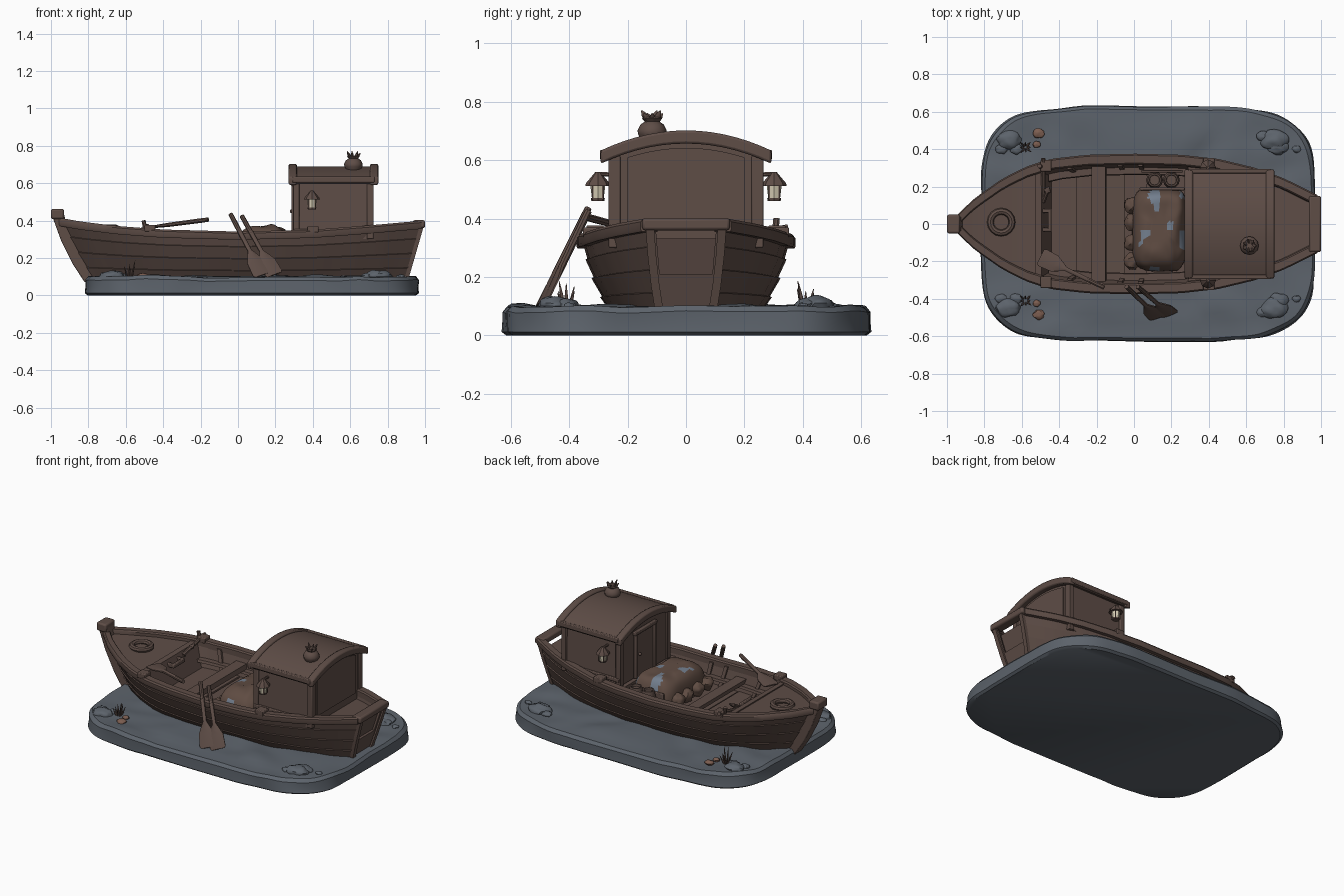
import bpy, bmesh, math, random
from mathutils import Vector, noise

if "Cube" in bpy.data.objects:
    bpy.data.objects.remove(bpy.data.objects["Cube"])
random.seed(4)

def material(name, c):
    m = bpy.data.materials.new(name)
    m.diffuse_color = (*c, 1)
    m.use_nodes = True
    m.node_tree.nodes["Principled BSDF"].inputs["Base Color"].default_value = m.diffuse_color
    return m
WOOD = material("weathered wood", (0.112, 0.074, 0.062))
STONE = material("wet stone", (0.108, 0.125, 0.148))
PATCH = material("slate cloth", (0.17, 0.21, 0.27))
CLOTH = material("brown cloth", (0.115, 0.072, 0.055))
SHELL = material("shell", (0.20, 0.11, 0.08))
GLASS = material("lamp glass", (0.70, 0.64, 0.48))

def mesh(name, verts, faces, mat, bevel=0):
    me = bpy.data.meshes.new(name)
    me.from_pydata([tuple(v) for v in verts], [], faces)
    bm = bmesh.new(); bm.from_mesh(me)
    bmesh.ops.recalc_face_normals(bm, faces=bm.faces)
    bm.to_mesh(me); bm.free()
    ob = bpy.data.objects.new(name, me)
    bpy.context.collection.objects.link(ob)
    me.materials.append(mat)
    if bevel:
        b = ob.modifiers.new("bevel", 'BEVEL')
        b.width, b.segments = bevel, 2
    return ob

def loft(name, rings, mat, bevel=0):
    n = len(rings[0]); verts = [p for r in rings for p in r]
    faces = [(i*n+j, i*n+(j+1) % n, (i+1)*n+(j+1) % n, (i+1)*n+j)
             for i in range(len(rings)-1) for j in range(n)]
    faces += [tuple(range(n)), tuple(range(len(verts)-n, len(verts)))]
    return mesh(name, verts, faces, mat, bevel)

def box(name, lo, hi, mat=WOOD, bevel=0.005):
    (a, b, c), (d, e, f) = lo, hi
    return loft(name, [[(x, b, c), (x, e, c), (x, e, f), (x, b, f)] for x in (a, d)], mat, bevel)

def lathe(name, c, prof, mat=WOOD, n=12):
    return loft(name, [[(c[0]+r*math.cos(6.28319*k/n), c[1]+r*math.sin(6.28319*k/n), z)
                        for k in range(n)] for r, z in prof], mat)

def bar(name, a, b, prof, hint=(0, 0, 1), mat=WOOD):
    # octagonal bar from a to b; prof = (position, half width, half thickness)
    a, b = Vector(a), Vector(b); d = b-a
    s = d.cross(Vector(hint)).normalized(); n = s.cross(d).normalized()
    return loft(name, [[a+d*t+s*w*math.cos(math.pi*(k+.5)/4)+n*h*math.sin(math.pi*(k+.5)/4)
                        for k in range(8)] for t, w, h in prof], mat)

def blob(name, c, r, mat=STONE, bump=0.25):
    bm = bmesh.new(); bmesh.ops.create_icosphere(bm, subdivisions=3, radius=1)
    vs = [Vector(c)+Vector([p*q for p, q in zip(v.co, r)])*(1+bump*noise.noise(v.co*1.6+Vector(c)*9))
          for v in bm.verts]
    fs = [[v.index for v in f.verts] for f in bm.faces]; bm.free()
    return mesh(name, vs, fs, mat)

# --- stone base: rounded rectangle rings with rough surface
N = 120
def base_ring(s, z, inset, amp):
    out = []
    for k in range(N):
        a = 6.28319*k/N; c, d = math.cos(a), math.sin(a)
        p = 2/4.6
        x = math.copysign(abs(c)**p, c)*(0.895-inset)*s
        y = math.copysign(abs(d)**p, d)*(0.63-inset)*s
        q = noise.noise(Vector((x*5, y*5, z*9)))
        x += 0.012*q*c*s; y += 0.012*q*d*s
        out.append((0.075+x, y, z+amp*noise.noise(Vector((x*6, y*6, 3)))))
    return out
loft("rock_base", [base_ring(1, 0, .015, 0), base_ring(1, .012, 0, 0), base_ring(1, .045, .004, .005),
     base_ring(1, .08, .004, .012), base_ring(1, .099, .02, .014)] +
     [base_ring(s, .1, .03, .018) for s in (.95, .88, .8, .72, .62, .5, .35, .2, .05)], STONE)

# --- hull shape functions
def interp(tab, x):
    for (a, p), (b, q) in zip(tab, tab[1:]):
        if x <= b:
            return p+(q-p)*max(0, (x-a)/(b-a))
    return tab[-1][1]
HALF = [(-.96, .015), (-.85, .12), (-.7, .225), (-.58, .285), (-.45, .328), (-.25, .35), (0, .356),
        (.25, .35), (.45, .328), (.65, .28), (.8, .225), (.98, .135)]
SHEER = [(-.96, .40), (-.85, .38), (-.65, .355), (-.4, .336), (0, .325), (.4, .335), (.7, .358), (.98, .383)]
FULL = [(0, .74), (.33, .86), (.66, .945), (1, 1)]
def hull(xt, t, inset=0, side=1):
    u = (xt+.96)/1.94
    xb = -.80+1.69*u
    w = max(.004, interp(HALF, xt)*interp(FULL, t)-inset)
    return Vector((xb+(xt-xb)*t, side*w, .07+t*(interp(SHEER, xt)-.07)))
def stations(a, b, n):
    return [a+(b-a)*i/n for i in range(n+1)]
XS = stations(-.96, .98, 40)

# --- hull with lapped planks, hollow inside
LAPS = [(0, .012), (.24, .0), (.25, .008), (.49, -.003), (.5, .006), (.74, -.003), (.75, .004), (1, 0)]
def section(x):
    pts = [(t, o) for t, o in LAPS]+[(1, .03), (.45, .03)]
    return [hull(x, t, o) for t, o in pts]+[hull(x, t, o, -1) for t, o in reversed(pts)]
loft("hull", [section(x) for x in XS], WOOD)

# --- gunwale rails
for s in (1, -1):
    def rail(x):
        p = hull(x, 1, 0, s)
        return [p+Vector((0, s*dy, dz)) for dy, dz in
                ((.016, -.028), (.02, -.02), (.02, .006), (.012, .016), (-.03, .016), (-.038, .008), (-.038, -.028))]
    loft("gunwale", [rail(x) for x in XS], WOOD)
    for x in (-.47, .4):
        p = hull(x, 1, .01, s)
        box("oarlock", p-Vector((.03, .03, .0)), p+Vector((.03, .03, .035)))
box("transom_rail", (.935, -.15, .36), (1.0, .15, .402), bevel=.01)
for s in (1, -1):
    loft("transom_post", [[hull(.985, t, o, s)+Vector((dx, 0, 0)) for o, dx in
         ((.025, 0), (.025, .012), (-.004, .012), (-.004, -.01))] for t in (0, .33, .66, 1)], WOOD)

# --- stem post with block head
STEM = [(-1, .458), (-.935, .458), (-.92, .39), (-.86, .25), (-.76, .07), (-.82, .07), (-.885, .17), (-.945, .29), (-.985, .40)]
loft("stem_post", [[(x, y, z) for x, z in STEM] for y in (-.038, .038)], WOOD, .006)
box("stem_head", (-1, -.05, .408), (-.93, .05, .462), bevel=.01)

# --- decks follow the inner hull
def deck(name, a, b, t0, t1):
    loft(name, [[hull(x, t, .025, s) for t, s in ((t0, 1), (t1, 1), (t1, -1), (t0, -1))]
                for x in stations(a, b, 12)], WOOD)
deck("foredeck", -.94, -.52, .4, .96)
deck("aft_deck", .29, .96, .4, .84)
deck("foredeck_beam", -.53, -.495, .4, 1.0)
deck("rowing_seat", -.24, -.165, .68, .8)
for i, x in enumerate(stations(-.49, .2, 5)):
    deck("floor_plank", x, x+.13, .4, .47+.012*(i % 2))
for s in (1, -1):
    for x in (-.36, -.09, .02):
        loft("rib", [[hull(x+dx, t, o, s) for dx, o in ((0, .028), (.025, .028), (.025, .045), (0, .045))]
                     for t in (.45, .7, .97)], WOOD)
    loft("side_shelf", [[hull(x, t, o, s) for t, o in ((.62, .028), (.62, .07), (.68, .07), (.68, .028))]
                        for x in stations(-.49, .28, 10)], WOOD)

# --- cabin: arched body, frames, roof
def arch(y, top, drop):
    return top-drop*(y/.29)**2
def arch_ring(x, w, top, bottom=None, thick=.03, wb=None):
    ys = stations(-w, w, 14)
    up = [(x, y, arch(y, top, .068)) for y in ys]
    if bottom is not None:
        return up+[(x, wb or w, bottom), (x, -(wb or w), bottom)]
    return up+[(x, y, arch(y, top-thick, .068)) for y in reversed(ys)]
loft("cabin", [arch_ring(x, .25, .66, .3, wb=.258) for x in (.305, .715)], WOOD)
loft("roof", [arch_ring(x, .285, .69) for x in (.275, .745)], WOOD, .004)
for x in (.27, .705):
    loft("roof_end_beam", [arch_ring(q, .292, .702, thick=.045) for q in (x, x+.045)], WOOD, .008)
for s in (1, -1):
    box("roof_eave", (.29, s*.283-.012, .603), (.73, s*.283+.012, .635))
    for x in (.295, .69):
        box("cabin_corner_post", (x, s*.245-.02, .3), (x+.035, s*.245+.02, .615))
    box("cabin_sill", (.3, s*.258-.012, .33), (.72, s*.258+.012, .355))
loft("back_panel", [arch_ring(x, .2, .642, .36) for x in (.714, .721)], WOOD)
box("door", (.293, -.08, .3), (.306, .1, .585))
for y in (-.09, .1):
    box("door_frame", (.286, y-.012, .3), (.306, y+.012, .6))
box("door_lintel", (.284, -.11, .585), (.306, .12, .61))
blob("door_knob", (.287, .07, .45), (.01, .01, .01), WOOD, 0)

# --- lanterns on both cabin sides
for s in (1, -1):
    c = (.395, s*.302)
    lathe("lantern_glass", c, [(.02, .468), (.026, .515)], GLASS, 8)
    lathe("lantern_roof", c, [(.043, .512), (.04, .522), (.018, .548), (.008, .56)], WOOD, 8)
    lathe("lantern_foot", c, [(.022, .46), (.024, .47)], WOOD, 8)
    bar("lantern_bracket", (.395, s*.24, .55), (.395, s*.305, .553), [(0, .008, .008), (1, .008, .008)])
    for k in range(4):
        a = math.pi*(k+.5)/2
        x, y = c[0]+.024*math.cos(a), c[1]+.024*math.sin(a)
        box("lantern_bar", (x-.003, y-.003, .465), (x+.003, y+.003, .518), bevel=0)

# --- chimney pot with tied spiky top
CH = (.617, -.116)
lathe("chimney_pot", CH, [(.035, .665), (.048, .688), (.05, .702), (.04, .722), (.025, .732), (.034, .742), (.03, .748)])
for k in range(7):
    a = k*.9
    p = (CH[0]+.015*math.cos(a), CH[1]+.015*math.sin(a), .735)
    bar("chimney_spike", p, (p[0]+.022*math.cos(a), p[1]+.022*math.sin(a), .76+.01*(k % 2)),
        [(0, .012, .008), (.6, .01, .006), (1, .002, .002)], (1, .3, 0))

# --- covered cargo heap with slate patches
def sq(v, e):
    return math.copysign(abs(v)**e, v)
rings = []
for i in range(17):
    f = math.pi/2*i/17
    ring = []
    for k in range(48):
        a = 6.28319*k/48
        x = .135+.145*sq(math.cos(a), .45)*math.cos(f)**.5
        y = -.03+.225*sq(math.sin(a), .45)*math.cos(f)**.5
        q = noise.noise(Vector((x*14, y*11, 1)))
        ring.append((x+.012*q, y+.012*q, .19+.18*math.sin(f)**.7+.022*q))
    rings.append(ring)
cargo = loft("cargo_cover", rings, CLOTH)
cargo.data.materials.append(PATCH)
for f in cargo.data.polygons:
    if f.center.z > .27 and noise.noise(Vector((f.center.x*13+4, f.center.y*11, 7))) > .27:
        f.material_index = 1
for x in (.11, .2):
    lathe("small_barrel", (x, .235), [(.034, .2), (.045, .25), (.045, .28), (.036, .325), (.028, .325), (.026, .312)])
for y in (-.2, -.1, .01, .1):
    blob("sack", (-.01, y, .235), (.04, .045, .045), CLOTH)
box("crate_side", (.03, .18, .2), (.27, .195, .3))
box("crate_edge", (.04, .275, .2), (.26, .29, .31))

# --- oars: two leaning outside, one lying inside
OAR = [(0, .012, .012), (.1, .013, .013), (.6, .012, .012), (.7, .034, .01), (.78, .05, .008), (.97, .054, .006), (1, .045, .005)]
bar("leaning_oar", (-.04, -.335, .435), (.13, -.50, .108), OAR, (.2, -1, .5))
bar("leaning_oar", (.02, -.335, .425), (.195, -.485, .11), OAR, (.2, -1, .5))
bar("inner_oar", (-.16, -.34, .405), (-.50, -.175, .36), OAR)

# --- mooring ring, bollard and anchor at the bow
bpy.ops.mesh.primitive_torus_add(major_segments=16, minor_segments=8, major_radius=.058, minor_radius=.018, location=(-.71, .01, .36))
bpy.context.object.name = "rope_ring"
bpy.context.object.data.materials.append(WOOD)
for y in (-.03, .07):
    box("bollard_leg", (-.5, y-.01, .3), (-.45, y+.01, .325))
box("bollard_bar", (-.46, -.04, .3), (-.44, .08, .325))
P = [(0, .012, .012), (1, .012, .012)]
bar("anchor_shank", (-.485, .12, .32), (-.485, .35, .37), P)
bar("anchor_stock", (-.485, .30, .30), (-.505, .31, .40), P, (1, 0, 0))
for s in (1, -1):
    bar("anchor_arm", (-.485, .12, .32), (-.485+s*.03, .2, .32+s*.05), [(0, .013, .013), (.6, .012, .012), (.7, .022, .012), (1, .003, .003)])

# --- rocks, shells and dry tufts on both sides of the base
for s in (1, -1):
    for x, y, r in ((-.67, .45, .055), (-.63, .40, .03), (-.71, .40, .028), (.75, .45, .062), (.77, .41, .045), (.69, .47, .03), (.87, .4, .02)):
        blob("rock", (x, s*y, .1), (r*1.15, r*.9, r*.6))
    blob("shell", (-.51, s*.485, .105), (.03, .026, .014), SHELL)
    blob("shell", (-.52, s*.425, .105), (.02, .018, .012), SHELL)
    for k in range(8):
        a = k*.8
        x, y, r = -.58+.012*math.cos(a), s*.41+.012*math.sin(a), .015+.012*(k % 2)
        bar("dry_tuft", (x, y, .09), (x+r*math.cos(a), y+r*math.sin(a), .14+.05*random.random()),
            [(0, .007, .005), (.5, .006, .004), (1, .001, .001)], (1, .2, 0), WOOD)

# --- smooth shading with sharp edges kept
bpy.ops.object.select_all(action='SELECT')
bpy.context.view_layer.objects.active = cargo
bpy.ops.object.shade_smooth_by_angle(angle=math.radians(35))
